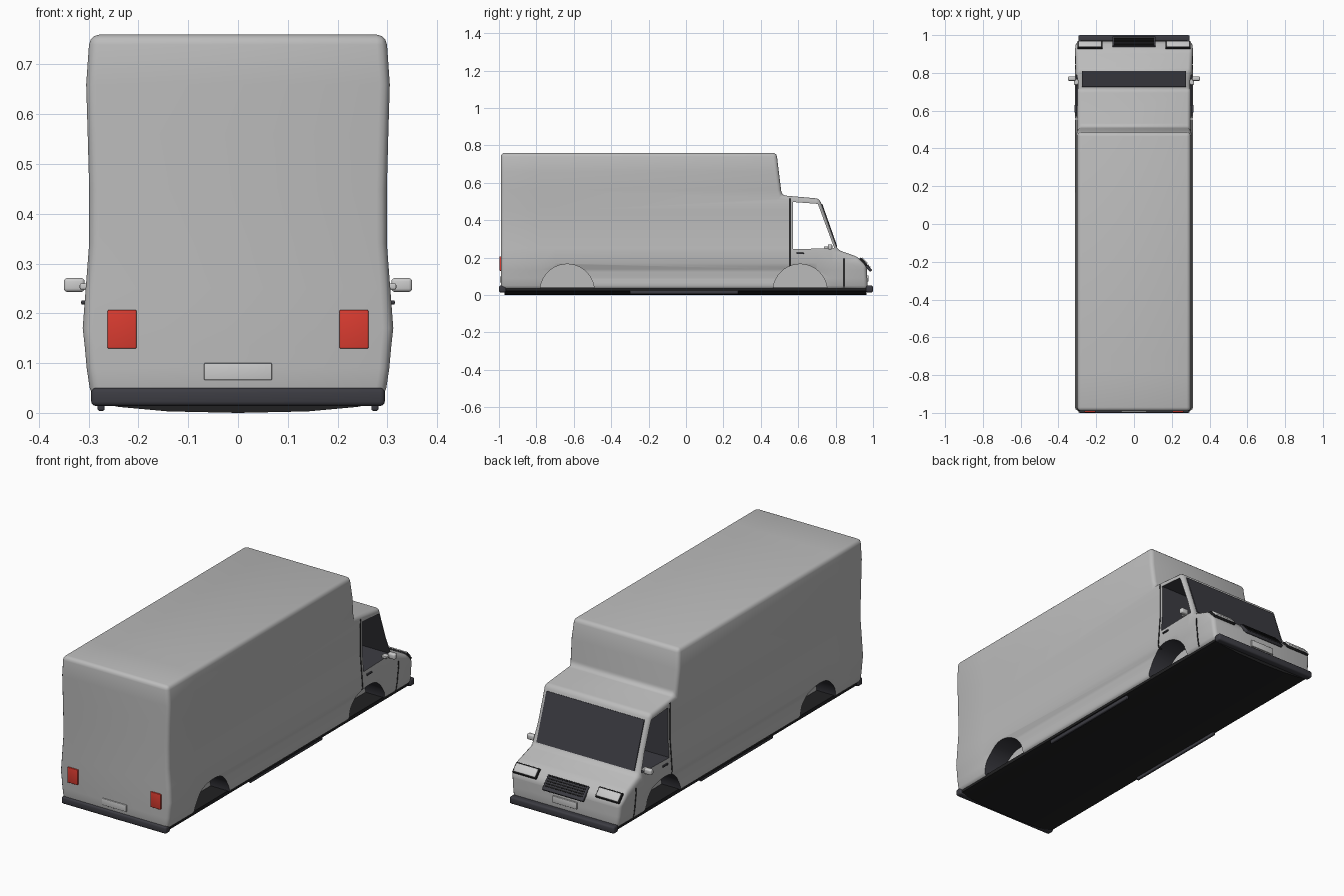
import bpy, bmesh, math
from mathutils import Vector

cube = bpy.data.objects.get("Cube")
if cube:
    bpy.data.objects.remove(cube, do_unlink=True)


def material(name, rgb, rough=0.6):
    m = bpy.data.materials.new(name)
    m.use_nodes = True
    m.diffuse_color = (*rgb, 1)
    node = m.node_tree.nodes["Principled BSDF"]
    node.inputs["Base Color"].default_value = (*rgb, 1)
    node.inputs["Roughness"].default_value = rough
    return m


GREY = material("body grey", (0.5, 0.5, 0.5))
PALE = material("pale grey", (0.6, 0.6, 0.6))
DARK = material("dark trim", (0.045, 0.045, 0.055))
BLACK = material("floor black", (0.015, 0.015, 0.016))
RED = material("tail light red", (0.7, 0.045, 0.03))


def finish(name, bm, mats, angle=35):
    bmesh.ops.recalc_face_normals(bm, faces=bm.faces[:])
    mesh = bpy.data.meshes.new(name)
    bm.to_mesh(mesh)
    bm.free()
    for m in mats:
        mesh.materials.append(m)
    ob = bpy.data.objects.new(name, mesh)
    bpy.context.collection.objects.link(ob)
    smooth(ob, angle)
    return ob


def smooth(ob, angle=35):
    bpy.ops.object.select_all(action="DESELECT")
    ob.select_set(True)
    bpy.context.view_layer.objects.active = ob
    bpy.ops.object.shade_smooth_by_angle(angle=math.radians(angle))


def prism(points, start, end, axis="x"):
    """Closed outline pushed along x (outline in y, z) or y (outline in x, z)."""
    bm = bmesh.new()
    place = (lambda p, t: (t, *p)) if axis == "x" else (lambda p, t: (p[0], t, p[1]))
    face = bm.faces.new([bm.verts.new(place(p, start)) for p in points])
    out = bmesh.ops.extrude_face_region(bm, geom=[face])
    step = Vector((end - start, 0, 0) if axis == "x" else (0, end - start, 0))
    bmesh.ops.translate(bm, vec=step, verts=[v for v in out["geom"] if isinstance(v, bmesh.types.BMVert)])
    bmesh.ops.recalc_face_normals(bm, faces=bm.faces[:])
    return bm


def round_edges(bm, width, segments=3):
    edges = [e for e in bm.edges if e.calc_face_angle(0) > 0.25]
    bmesh.ops.bevel(bm, geom=edges, offset=width, segments=segments, profile=0.5, affect="EDGES")


def box(name, centre, size, mat, bevel=0.0, tilt=0.0):
    bm = bmesh.new()
    bmesh.ops.create_cube(bm, size=1)
    bmesh.ops.scale(bm, vec=size, verts=bm.verts)
    if bevel:
        round_edges(bm, bevel)
    ob = finish(name, bm, [mat])
    ob.location = centre
    ob.rotation_euler.x = tilt
    return ob


def sloped(name, a, b, x, width, thick, mat, bevel=0.0):
    """Plate whose centre line runs from a to b in the y, z plane."""
    dy, dz = b[0] - a[0], b[1] - a[1]
    centre = (x, (a[0] + b[0]) / 2, (a[1] + b[1]) / 2)
    return box(name, centre, (width, math.hypot(dy, dz), thick), mat, bevel, math.atan2(dz, dy))


# Body shell: side outline, rounded, then given its bulging cross-section
outline = [(-0.99, 0.03), (-0.99, 0.76), (0.484, 0.76), (0.512, 0.533), (0.714, 0.515),
           (0.81, 0.242), (0.92, 0.203), (0.966, 0.155), (0.972, 0.03)]
section = [(0.03, 0.295), (0.09, 0.304), (0.135, 0.308), (0.17, 0.312), (0.25, 0.306),
           (0.34, 0.299), (0.45, 0.299), (0.56, 0.302), (0.66, 0.305), (0.76, 0.298)]


def half_width(z):
    for (z0, w0), (z1, w1) in zip(section, section[1:]):
        if z <= z1:
            return w0 + (w1 - w0) * (z - z0) / (z1 - z0)
    return section[-1][1]


bm = prism(outline, -0.3, 0.3)
round_edges(bm, 0.02)
cuts = [((0, 0, z), (0, 0, 1)) for z, _ in section[1:-1]]
cuts += [((0, y, 0), (0, 1, 0)) for y in (-0.78, -0.7, 0.7, 0.78)]
for point, normal in cuts:
    bmesh.ops.bisect_plane(bm, geom=bm.verts[:] + bm.edges[:] + bm.faces[:], plane_co=point, plane_no=normal)
for v in bm.verts:
    w = half_width(v.co.z)
    if 0.08 < v.co.z < 0.15 and abs(v.co.y) < 0.71:
        w -= 0.009                      # tucked-in sill
    v.co.x *= w / 0.3
body = finish("body", bm, [GREY, DARK, BLACK])


def cut(bm, rule):
    for f in bm.faces:
        f.material_index = rule(f)
    tool = finish("cutter", bm, [GREY, DARK, BLACK])
    tool.hide_render = True
    mod = body.modifiers.new("cut", "BOOLEAN")
    mod.operation, mod.solver, mod.object = "DIFFERENCE", "EXACT", tool
    bpy.context.view_layer.objects.active = body
    bpy.ops.object.modifier_apply(modifier=mod.name)
    bpy.data.objects.remove(tool, do_unlink=True)


# Open cab behind the side windows
cut(prism([(0.572, 0.245), (0.572, 0.497), (0.705, 0.487), (0.793, 0.25)], -0.5, 0.5), lambda f: 1)

# Wheel arches with dark liners, and panel gaps, on both sides
for side in (-1, 1):
    for y in (-0.635, 0.61):
        ring = [(y + 0.145 * math.cos(a), 0.02 + 0.145 * math.sin(a))
                for a in (i * math.tau / 40 for i in range(40))]
        cut(prism(ring, side * 0.19, side * 0.5), lambda f: 0 if abs(f.normal.x) > 0.9 else 1)
    for y, low, high in ((0.556, 0.04, 0.515), (0.845, 0.04, 0.195)):
        gap = [(y - 0.003, low), (y + 0.003, low), (y + 0.003, high), (y - 0.003, high)]
        cut(prism(gap, side * 0.288, side * 0.4), lambda f: 2)
smooth(body)

# Slightly bowed floor pan
half = [(0.14, 0.003), (0.24, 0.012), (0.287, 0.022), (0.287, 0.04)]
pan = [(-x, z) for x, z in reversed(half)] + [(0, 0)] + half
finish("floor_pan", prism(pan, -0.97, 0.965, "y"), [BLACK])

# Bumpers
for name, y in (("rear_bumper", -0.981), ("front_bumper", 0.981)):
    box(name, (0, y, 0.032), (0.59, 0.038, 0.036), DARK, 0.009)

# Windscreen and nose
sloped("windscreen", (0.725, 0.487), (0.806, 0.257), 0, 0.55, 0.007, DARK)
sloped("grille", (0.938, 0.185), (0.99, 0.128), 0, 0.23, 0.016, DARK, 0.004)
for i in range(5):
    t = i / 4
    y, z = 0.949 + 0.034 * t, 0.187 - 0.037 * t
    box("grille_slat", (0, y, z), (0.21, 0.006, 0.006), BLACK, 0, -0.83)
box("front_plate", (0, 0.972, 0.088), (0.136, 0.008, 0.034), PALE, 0.002)

# Tail of the van
box("rear_plate", (0, -0.991, 0.083), (0.136, 0.009, 0.034), PALE, 0.002)

# Paired fittings
for side, label in ((1, "left"), (-1, "right")):
    box(label + "_tail_light", (side * 0.233, -0.991, 0.168), (0.058, 0.012, 0.078), RED, 0.003)
    sloped(label + "_headlight_frame", (0.93, 0.197), (0.966, 0.158), side * 0.233, 0.134, 0.012, BLACK, 0.003)
    sloped(label + "_headlight", (0.937, 0.196), (0.966, 0.165), side * 0.233, 0.122, 0.016, PALE, 0.005)
    box(label + "_mirror", (side * 0.329, 0.77, 0.257), (0.042, 0.024, 0.028), PALE, 0.007)
    box(label + "_mirror_arm", (side * 0.303, 0.752, 0.254), (0.03, 0.03, 0.012), PALE, 0.003)
    box(label + "_door_handle", (side * 0.309, 0.61, 0.222), (0.012, 0.04, 0.008), DARK, 0.002)
    box(label + "_side_step", (side * 0.275, -0.01, 0.014), (0.014, 0.58, 0.02), DARK, 0.004)
